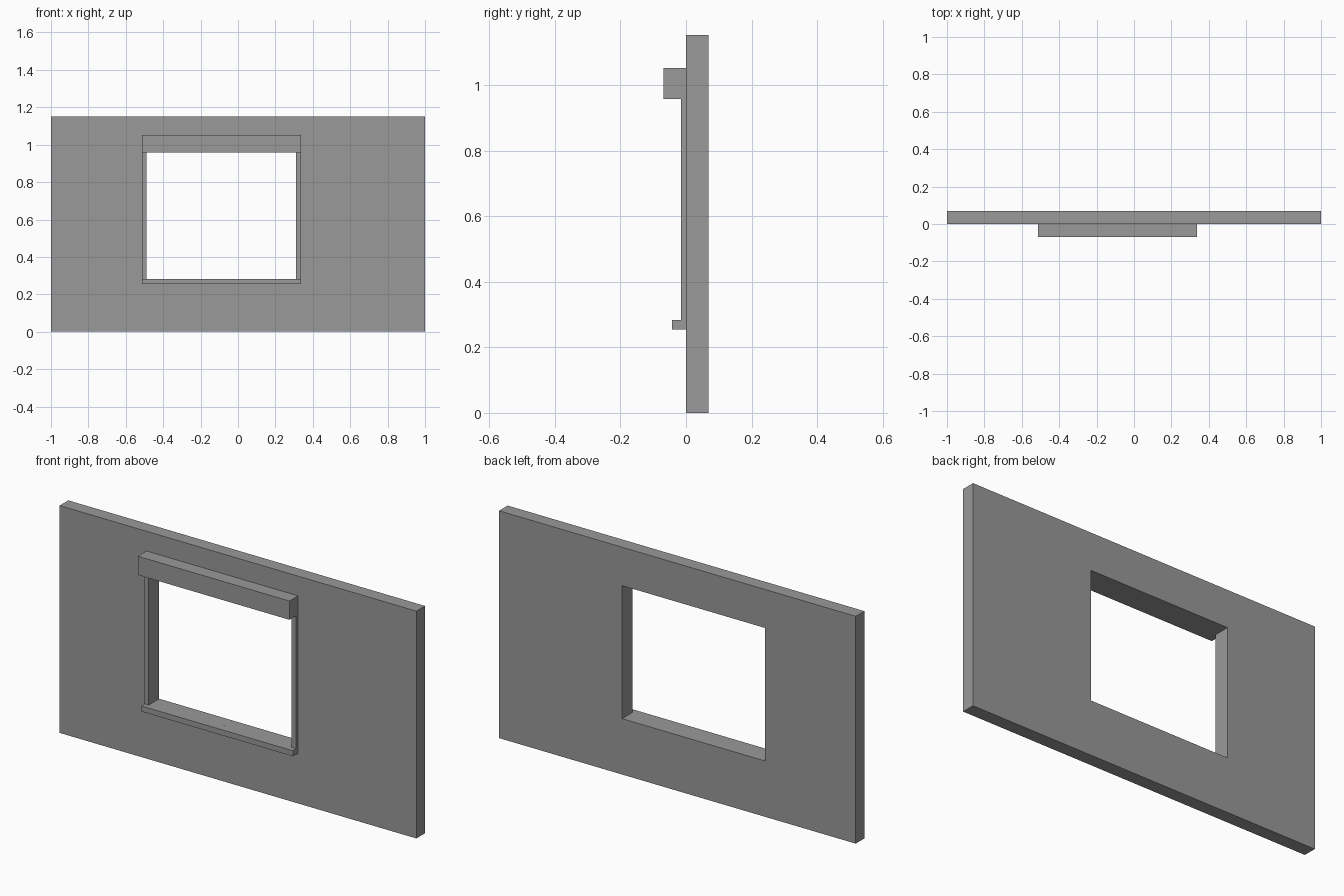
import bpy
import bmesh

default_cube = bpy.data.objects.get("Cube")
if default_cube:
    bpy.data.objects.remove(default_cube, do_unlink=True)

# Single plain grey
GREY = (0.32, 0.32, 0.32, 1.0)
grey = bpy.data.materials.new("plain_grey")
grey.use_nodes = True
grey.diffuse_color = GREY
grey.node_tree.nodes["Principled BSDF"].inputs["Base Color"].default_value = GREY

# Shared dimensions
HALF_WIDTH, HEIGHT, DEPTH = 1.0, 1.152, 0.069
OPEN_L, OPEN_R = -0.49, 0.31
FRAME_L, FRAME_R = -0.513, 0.337
SILL_BOTTOM, SILL_TOP = 0.255, 0.283
LINTEL_BOTTOM, LINTEL_TOP = 0.957, 1.052


def finish(name, bm):
    bmesh.ops.recalc_face_normals(bm, faces=bm.faces[:])
    mesh = bpy.data.meshes.new(name)
    bm.to_mesh(mesh)
    bm.free()
    mesh.materials.append(grey)
    obj = bpy.data.objects.new(name, mesh)
    bpy.context.collection.objects.link(obj)
    return obj


def box(name, x, y, z):
    """Box spanning the given (low, high) ranges."""
    bm = bmesh.new()
    bmesh.ops.create_cube(bm, size=1)
    for v in bm.verts:
        for axis, (low, high) in enumerate((x, y, z)):
            v.co[axis] = low if v.co[axis] < 0 else high
    return finish(name, bm)


def wall_with_opening():
    """Outer and inner rectangles bridged on both sides and across the depth."""
    bm = bmesh.new()

    def ring(x0, x1, z0, z1, y):
        corners = ((x0, z0), (x1, z0), (x1, z1), (x0, z1))
        return [bm.verts.new((x, y, z)) for x, z in corners]

    rings = [
        ring(-HALF_WIDTH, HALF_WIDTH, 0, HEIGHT, 0),
        ring(OPEN_L, OPEN_R, SILL_TOP, LINTEL_BOTTOM, 0),
        ring(OPEN_L, OPEN_R, SILL_TOP, LINTEL_BOTTOM, DEPTH),
        ring(-HALF_WIDTH, HALF_WIDTH, 0, HEIGHT, DEPTH),
    ]
    for a, b in zip(rings, rings[1:] + rings[:1]):
        for i in range(4):
            j = (i + 1) % 4
            bm.faces.new((a[i], a[j], b[j], b[i]))
    return finish("wall", bm)


wall_with_opening()

# Window surround on the front of the wall
frame_x = (FRAME_L, FRAME_R)
box("lintel", frame_x, (-0.069, 0), (LINTEL_BOTTOM, LINTEL_TOP))
box("sill", frame_x, (-0.042, 0), (SILL_BOTTOM, SILL_TOP))
for name, x in (("right_jamb", (FRAME_L, OPEN_L)), ("left_jamb", (OPEN_R, FRAME_R))):
    box(name, x, (-0.015, 0), (SILL_TOP, LINTEL_BOTTOM))
